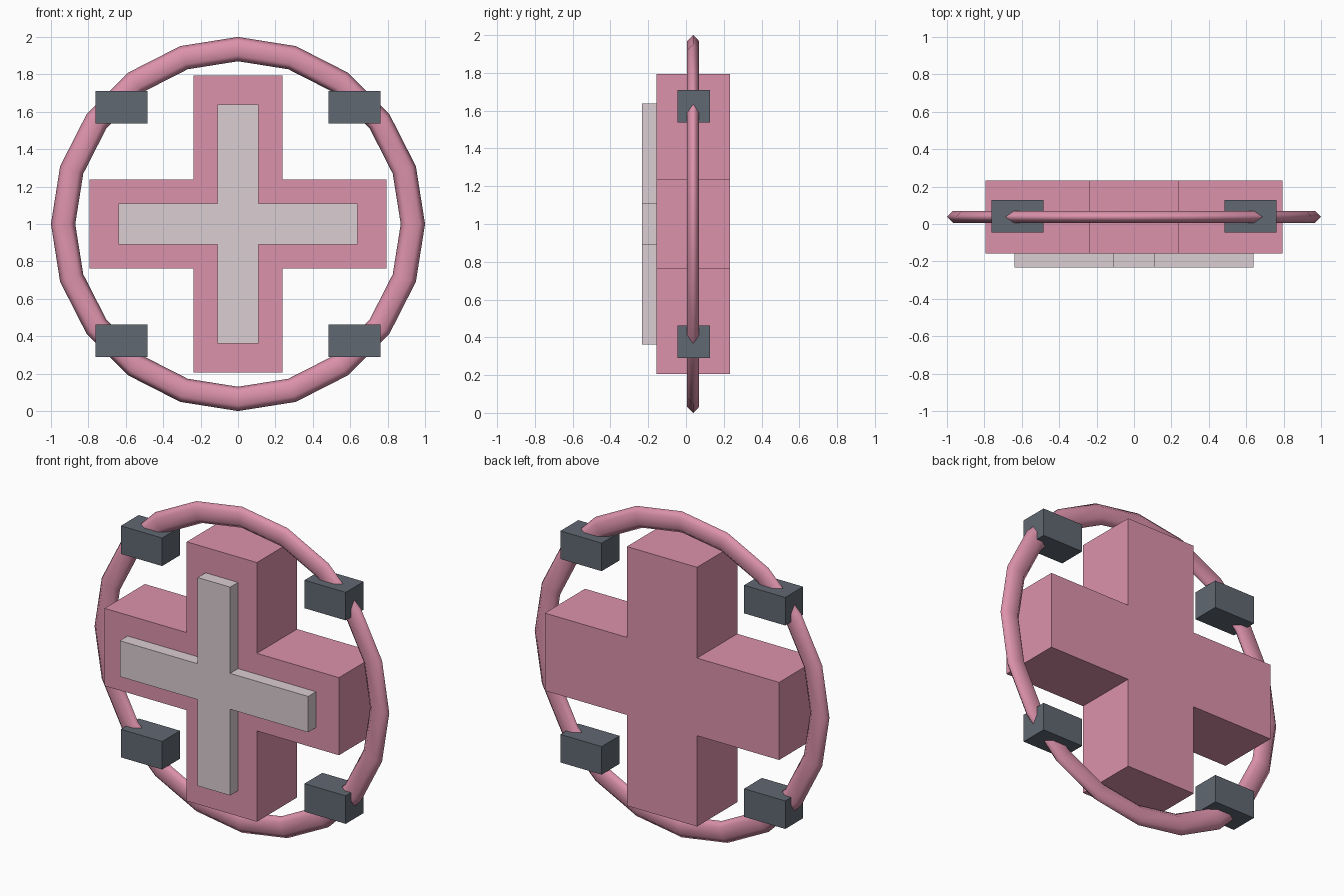
import bpy, bmesh, math

if "Cube" in bpy.data.objects:
    bpy.data.objects.remove(bpy.data.objects["Cube"])

CZ, CY = 1.0, 0.038      # centre height and depth of the emblem


def material(name, rgb):
    m = bpy.data.materials.new(name)
    m.diffuse_color = (*rgb, 1)
    m.use_nodes = True
    m.node_tree.nodes["Principled BSDF"].inputs["Base Color"].default_value = m.diffuse_color
    return m


pink = material("pink", (0.72, 0.29, 0.41))
pale = material("pale", (0.71, 0.61, 0.64))
slate = material("slate", (0.12, 0.14, 0.17))


def cross(name, reach, half, y0, y1, mat):
    """Plus-shaped profile in XZ, extruded from y0 to y1."""
    corner = [(reach, -half), (reach, half), (half, half)]
    pts = []
    for k in range(4):
        c, s = round(math.cos(k * math.pi / 2)), round(math.sin(k * math.pi / 2))
        pts += [(c * x - s * z, s * x + c * z) for x, z in corner]
    bm = bmesh.new()
    face = bm.faces.new([bm.verts.new((x, y0, CZ + z)) for x, z in pts])
    ext = bmesh.ops.extrude_face_region(bm, geom=[face], use_keep_orig=True)
    verts = [v for v in ext["geom"] if isinstance(v, bmesh.types.BMVert)]
    bmesh.ops.translate(bm, verts=verts, vec=(0, y1 - y0, 0))
    bmesh.ops.recalc_face_normals(bm, faces=bm.faces)
    mesh = bpy.data.meshes.new(name)
    bm.to_mesh(mesh)
    bm.free()
    ob = bpy.data.objects.new(name, mesh)
    bpy.context.collection.objects.link(ob)
    mesh.materials.append(mat)


# Thick cross and the thin raised cross on its front
cross("cross_body", 0.795, 0.238, -0.157, 0.233, pink)
cross("cross_inlay", 0.639, 0.11, -0.233, -0.15, pale)

# Surrounding ring, flattened front to back
bpy.ops.mesh.primitive_torus_add(major_segments=20, minor_segments=6,
                                 major_radius=0.935, minor_radius=0.065,
                                 location=(0, CY, CZ),
                                 rotation=(math.pi / 2, 0, 0))
ring = bpy.context.object
ring.name = "ring"
ring.scale.z = 0.57
ring.data.materials.append(pink)
bpy.ops.object.shade_smooth()

# Four clamp blocks on the ring's diagonals
for sx, side in ((-1, "left"), (1, "right")):
    for sz, level in ((-1, "lower"), (1, "upper")):
        bpy.ops.mesh.primitive_cube_add(size=1, location=(sx * 0.623, CY + 0.003, CZ + sz * 0.624))
        block = bpy.context.object
        block.name = f"clamp_{level}_{side}"
        block.scale = (0.28, 0.173, 0.172)
        block.data.materials.append(slate)
